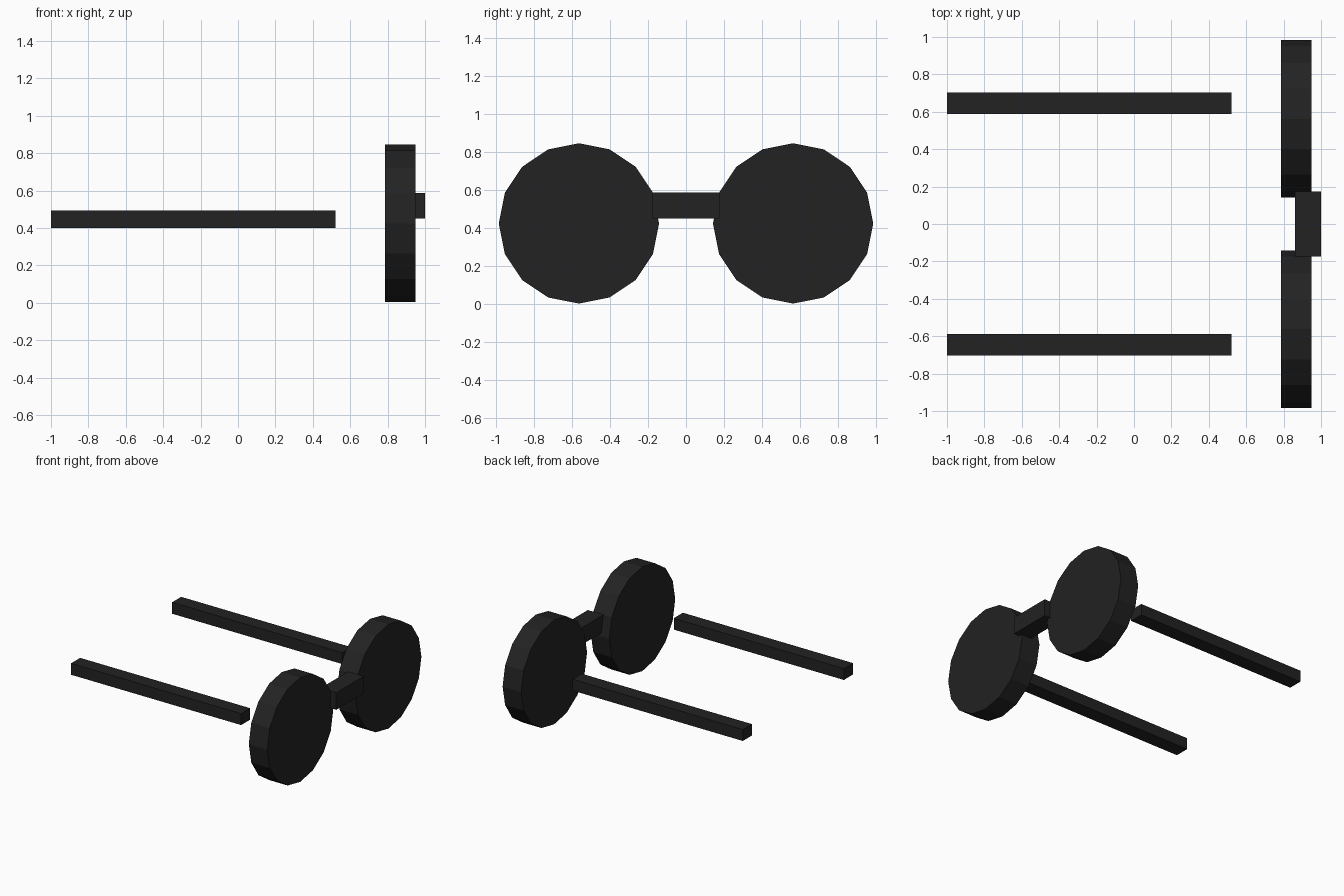
import bpy
import math

cube = bpy.data.objects.get("Cube")
if cube:
    bpy.data.objects.remove(cube, do_unlink=True)

# Single dark material
COLOUR = (0.016, 0.016, 0.016, 1)
black = bpy.data.materials.new("matte black")
black.use_nodes = True
black.diffuse_color = COLOUR
shader = next(n for n in black.node_tree.nodes if n.type == "BSDF_PRINCIPLED")
shader.inputs["Base Color"].default_value = COLOUR


def finish(name):
    obj = bpy.context.object
    obj.name = name
    obj.data.materials.append(black)
    bpy.ops.object.transform_apply(location=False, rotation=True, scale=True)
    return obj


def box(name, low, high):
    centre = [(a + b) / 2 for a, b in zip(low, high)]
    bpy.ops.mesh.primitive_cube_add(size=1, location=centre)
    bpy.context.object.scale = [b - a for a, b in zip(low, high)]
    return finish(name)


def lens(name, y):
    # Sixteen-sided disc facing along x, with a corner at the top
    bpy.ops.mesh.primitive_cylinder_add(
        vertices=16, radius=0.421, depth=0.165,
        location=(0.8675, y, 0.424), rotation=(0, math.pi / 2, 0))
    return finish(name)


# Lens and temple arm on each side
for side, s in (("front", -1), ("back", 1)):
    lens(side + "_lens", s * 0.5625)
    inner, outer = sorted((s * 0.587, s * 0.703))
    box(side + "_temple_arm", (-1, inner, 0.40), (0.52, outer, 0.492))

# Nose bridge joining the lenses
box("nose_bridge", (0.86, -0.175, 0.45), (1, 0.175, 0.587))
